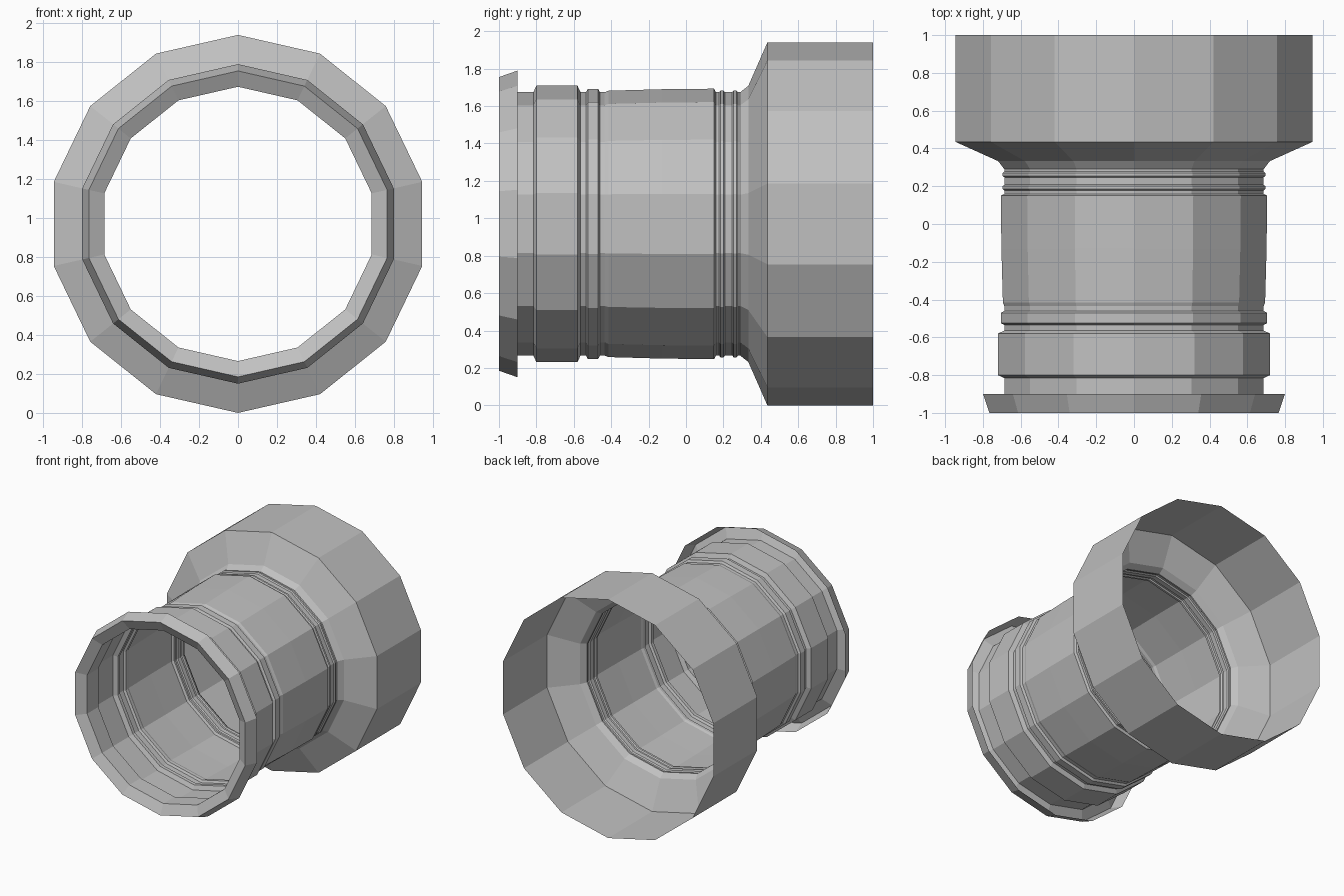
import bpy
import bmesh
from math import sin, cos, tau

SIDES = 14
AXIS_Z = 0.97

cube = bpy.data.objects.get("Cube")
if cube:
    bpy.data.objects.remove(cube, do_unlink=True)

grey = bpy.data.materials.new("plain grey")
grey.use_nodes = True
colour = (0.53, 0.53, 0.53, 1)
grey.diffuse_color = colour
grey.node_tree.nodes["Principled BSDF"].inputs["Base Color"].default_value = colour


def lathe(name, profile):
    """Sweep (y, radius) points round the pipe axis as an open, flat-faced shell."""
    bm = bmesh.new()
    rings = []
    for y, r in profile:
        rings.append([bm.verts.new((r * sin(tau * i / SIDES), y, AXIS_Z + r * cos(tau * i / SIDES)))
                      for i in range(SIDES)])
    for a, b in zip(rings, rings[1:]):
        for i in range(SIDES):
            j = (i + 1) % SIDES
            bm.faces.new((a[i], b[i], b[j], a[j]))
    mesh = bpy.data.meshes.new(name)
    bm.to_mesh(mesh)
    bm.free()
    mesh.materials.append(grey)
    obj = bpy.data.objects.new(name, mesh)
    bpy.context.collection.objects.link(obj)
    return obj


def ridge(start, end, radius, slope=0.01):
    """Profile points of a raised band that drops to the bore at both ends."""
    return [(start - slope, BORE), (start, radius), (end, radius), (end + slope, BORE)]


BORE = 0.704

# Flared lip and its funnel, folded at the front edge
lathe("flared_lip", [(-0.9, 0.82), (-1, 0.785), (-0.96, BORE)][::-1])

# Pipe body with wide collar, seal ridge, barrel and two thin rings
body = [(-0.96, BORE)]
body += ridge(-0.8, -0.58, 0.739, 0.016)
body += ridge(-0.525, -0.47, 0.722)
body += [(-0.435, BORE), (-0.415, 0.712), (-0.13, 0.72), (0.15, 0.723), (0.16, BORE)]
body += ridge(0.185, 0.2, 0.713, 0.008)
body += ridge(0.255, 0.27, 0.713, 0.008)
body += [(0.29, BORE)]
lathe("pipe_body", body)

# Wide socket with sloped shoulder, open at the back
lathe("socket", [(0.29, BORE), (0.333, 0.738), (0.435, AXIS_Z), (1, AXIS_Z)])
